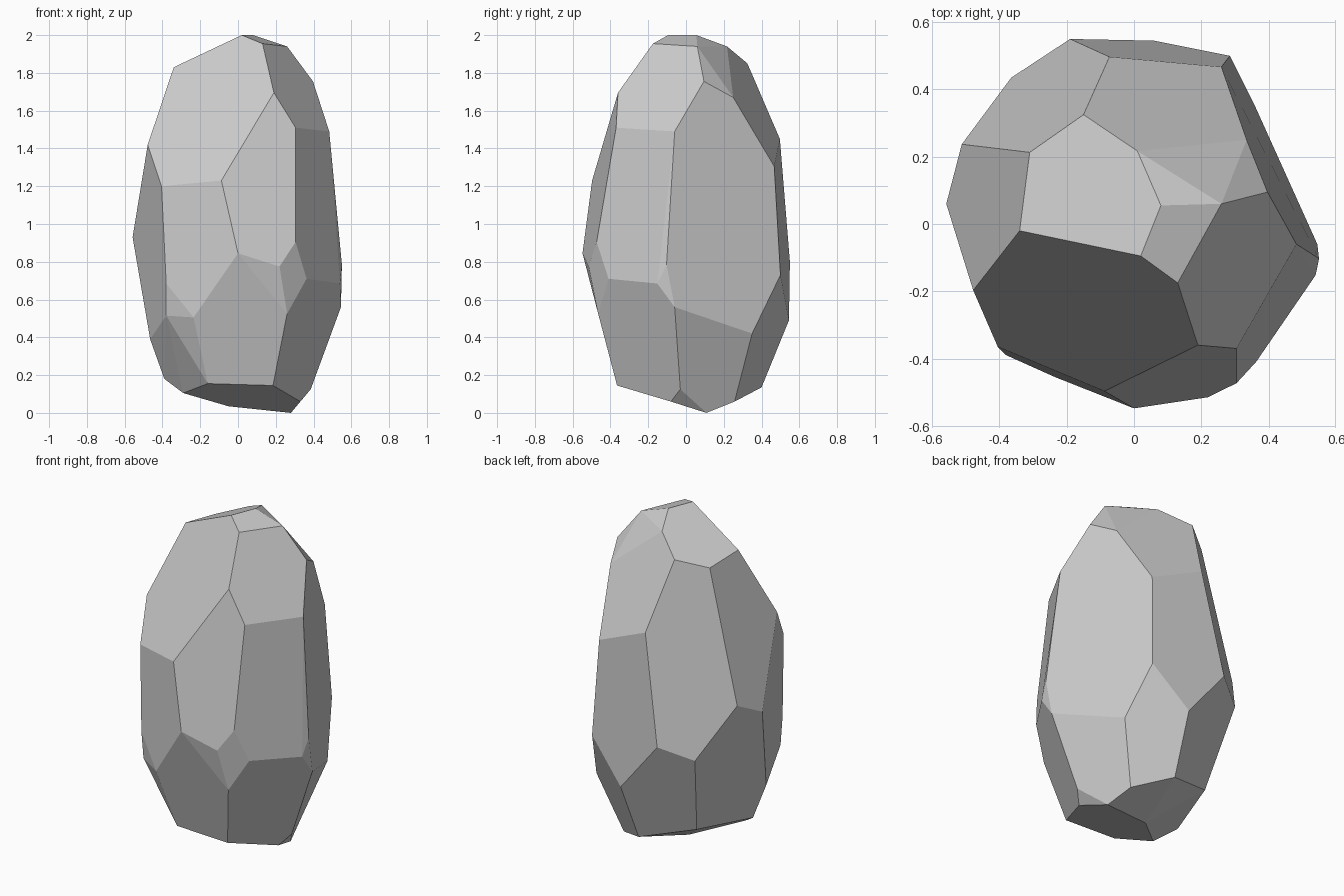
import bpy, bmesh, math

# Corner points of the faceted stone, from the crown down to the foot
CORNERS = [
    # crown
    (.02, -.095, 2), (.08, .055, 2), (.13, -.175, 1.955), (.26, .06, 1.94),
    (.01, .217, 1.94), (-.15, .325, 1.85), (-.34, -.02, 1.83), (-.31, .213, 1.8),
    # shoulders
    (.397, .095, 1.755), (.19, -.36, 1.695), (.335, .25, 1.67), (.305, -.37, 1.51),
    (.483, -.06, 1.49), (-.073, .497, 1.45), (-.478, -.197, 1.42),
    (.26, .467, 1.305), (-.088, -.497, 1.23), (-.405, -.365, 1.2),
    # waist
    (-.512, .237, 1.02), (-.558, .06, .93), (.305, -.473, .905), (0, -.548, .845),
    (-.19, .55, .8), (.55, -.103, .785), (.22, -.515, .775), (.285, .5, .73),
    (-.365, .435, .72), (.363, -.41, .71), (.54, -.152, .685), (-.38, -.39, .685),
    (.545, -.06, .56), (.26, -.465, .525), (-.38, -.37, .515), (-.235, -.455, .505),
    (.06, .545, .49), (.36, .35, .42), (-.465, -.11, .39),
    # foot
    (-.273, .286, .22), (-.39, -.09, .18), (-.16, -.36, .155), (.185, -.365, .145),
    (.04, .4, .135), (.385, -.03, .125), (-.29, -.18, .105), (.33, -.08, .06),
    (.24, .257, .06), (-.05, .04, .035), (.28, .108, 0),
]

# Wrap the corners in a convex shell
bm = bmesh.new()
for co in CORNERS:
    bm.verts.new(co)
bmesh.ops.convex_hull(bm, input=bm.verts[:])
bmesh.ops.delete(bm, geom=[v for v in bm.verts if not v.link_faces], context='VERTS')

# Merge near-coplanar triangles into broad flat facets
bmesh.ops.dissolve_limit(bm, angle_limit=math.radians(5),
                         verts=bm.verts[:], edges=bm.edges[:])
bmesh.ops.recalc_face_normals(bm, faces=bm.faces[:])

# Standing stone
mesh = bpy.data.meshes.new("rock")
bm.to_mesh(mesh)
bm.free()
bpy.context.collection.objects.link(bpy.data.objects.new("rock", mesh))
